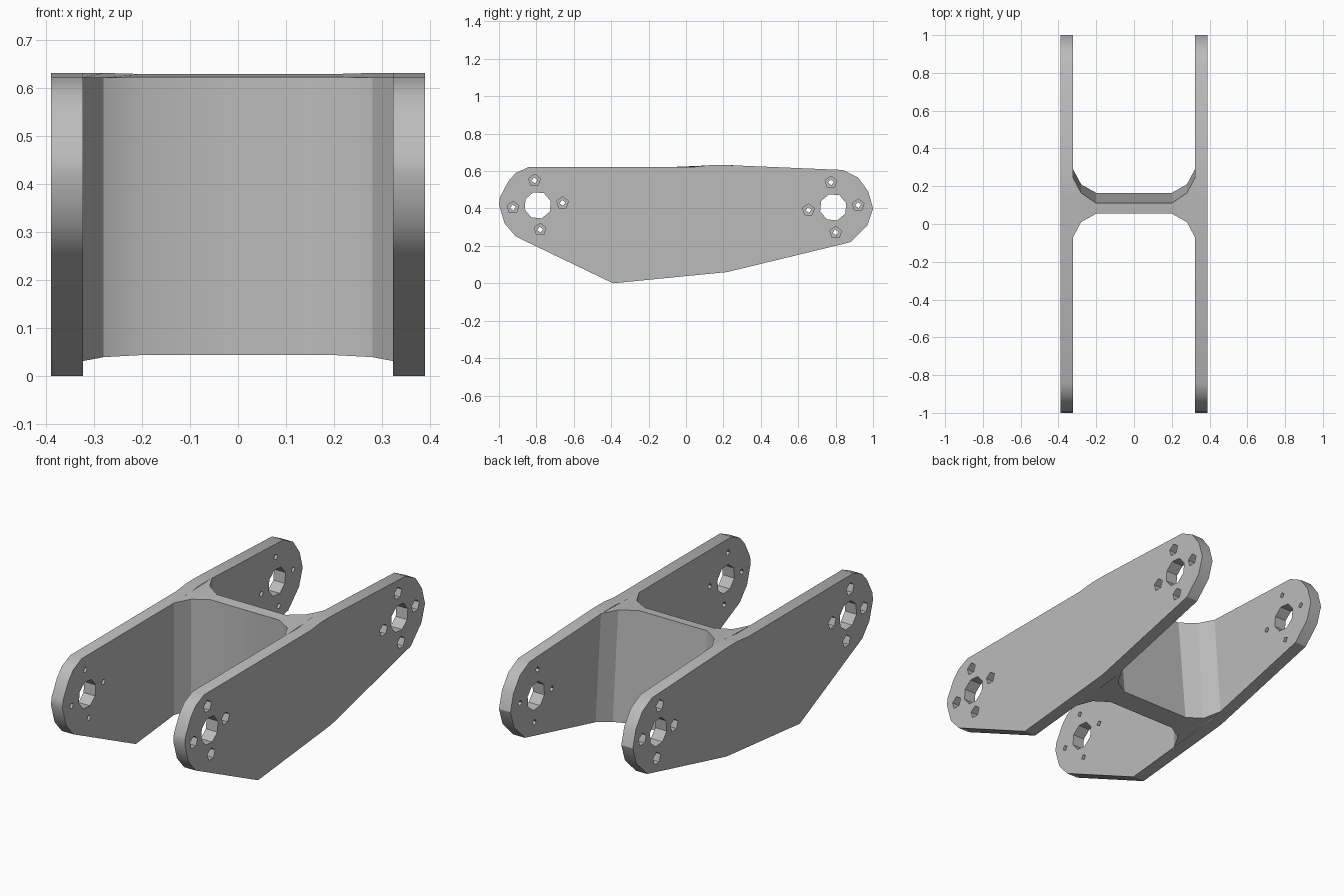
import bpy, bmesh
from math import cos, sin, tau, radians
from mathutils import Vector

cube = bpy.data.objects.get("Cube")
if cube:
    bpy.data.objects.remove(cube, do_unlink=True)

grey = bpy.data.materials.new("plain grey")
grey.use_nodes = True
grey.diffuse_color = (0.5, 0.5, 0.5, 1)
grey.node_tree.nodes["Principled BSDF"].inputs["Base Color"].default_value = (0.5, 0.5, 0.5, 1)

INNER, OUTER = 0.323, 0.39


def prism(bm, outline, x0, x1):
    """Extrude a (y, z) outline along x."""
    a = [bm.verts.new((x0, y, z)) for y, z in outline]
    b = [bm.verts.new((x1, y, z)) for y, z in outline]
    bm.faces.new(a)
    bm.faces.new(b)
    n = len(a)
    for i in range(n):
        j = (i + 1) % n
        bm.faces.new((a[i], a[j], b[j], b[i]))


def ring(centre, radius, sides, turn=0.0):
    return [(centre[0] + radius * cos(turn + tau * i / sides),
             centre[1] + radius * sin(turn + tau * i / sides)) for i in range(sides)]


def make(name, bm):
    bmesh.ops.recalc_face_normals(bm, faces=bm.faces)
    mesh = bpy.data.meshes.new(name)
    bm.to_mesh(mesh)
    bm.free()
    mesh.materials.append(grey)
    obj = bpy.data.objects.new(name, mesh)
    bpy.context.collection.objects.link(obj)
    return obj


def cut(obj, cutter):
    """Subtract the cutter and remove it."""
    mod = obj.modifiers.new("cut", "BOOLEAN")
    mod.operation, mod.solver, mod.object = "DIFFERENCE", "EXACT", cutter
    graph = bpy.context.evaluated_depsgraph_get()
    mesh = bpy.data.meshes.new_from_object(obj.evaluated_get(graph))
    obj.modifiers.clear()
    obj.data = mesh
    bpy.data.objects.remove(cutter, do_unlink=True)


def finish(obj):
    bpy.ops.object.select_all(action="DESELECT")
    obj.select_set(True)
    bpy.context.view_layer.objects.active = obj
    bpy.ops.object.shade_smooth_by_angle(angle=radians(30))


# Side arm outline and hole layout, as (y, z)
arm = [(-0.84, 0.622), (0.04, 0.622), (0.13, 0.632), (0.22, 0.632), (0.84, 0.606),
       (0.92, 0.565), (0.975, 0.49), (1.0, 0.40), (0.97, 0.31), (0.88, 0.22),
       (0.22, 0.06), (-0.39, 0.0), (-0.91, 0.25), (-0.97, 0.32), (-1.0, 0.42),
       (-0.995, 0.46), (-0.95, 0.545), (-0.91, 0.59)]
pivots = [(-0.793, 0.417), (0.787, 0.406)]
bolts = [[(-0.81, 0.55), (-0.925, 0.405), (-0.66, 0.43), (-0.78, 0.287)],
         [(0.775, 0.54), (0.92, 0.418), (0.655, 0.392), (0.80, 0.272)]]

for side, label in ((1, "left"), (-1, "right")):
    bm = bmesh.new()
    prism(bm, arm, side * INNER, side * OUTER)
    plate = make(label + "_arm", bm)
    # Pivot holes and bolt holes
    bm = bmesh.new()
    for pivot, group in zip(pivots, bolts):
        prism(bm, ring(pivot, 0.073, 8, 0.3), side * 0.25, side * 0.45)
        for b in group:
            prism(bm, ring(b, 0.016, 4, 0.2), side * 0.25, side * 0.36)
    cut(plate, make("hole_cutter", bm))
    # Wider recesses on the outside for the bolt heads
    bm = bmesh.new()
    for group in bolts:
        for b in group:
            prism(bm, ring(b, 0.033, 5, 0.3), side * 0.345, side * 0.45)
    cut(plate, make("recess_cutter", bm))
    finish(plate)

# Cross web with flared ends: x, front y, back y at top, back y at bottom
half = [(0.2, 0.055, 0.11, 0.165), (0.28, 0.01, 0.165, 0.21), (INNER + 0.002, -0.075, 0.25, 0.295)]
stations = [(-x, f, t, b) for x, f, t, b in reversed(half)] + half


def top_z(y):
    return 0.622 + 0.01 * min(max((y - 0.04) / 0.09, 0), 1)


def bottom_z(y):
    return 0.06 + 0.0984 * (y - 0.22) if y < 0.22 else 0.06 + 0.242 * (y - 0.22)


bm = bmesh.new()
loops = []
for x, f, t, b in stations:
    corners = [(f, top_z(f)), (t, top_z(t)), (b, bottom_z(b)), (f, bottom_z(f))]
    loops.append([bm.verts.new((x, y, z)) for y, z in corners])
for p, q in zip(loops, loops[1:]):
    for i in range(4):
        j = (i + 1) % 4
        bm.faces.new((p[i], p[j], q[j], q[i]))
bm.faces.new(loops[0])
bm.faces.new(loops[-1])
finish(make("cross_web", bm))
